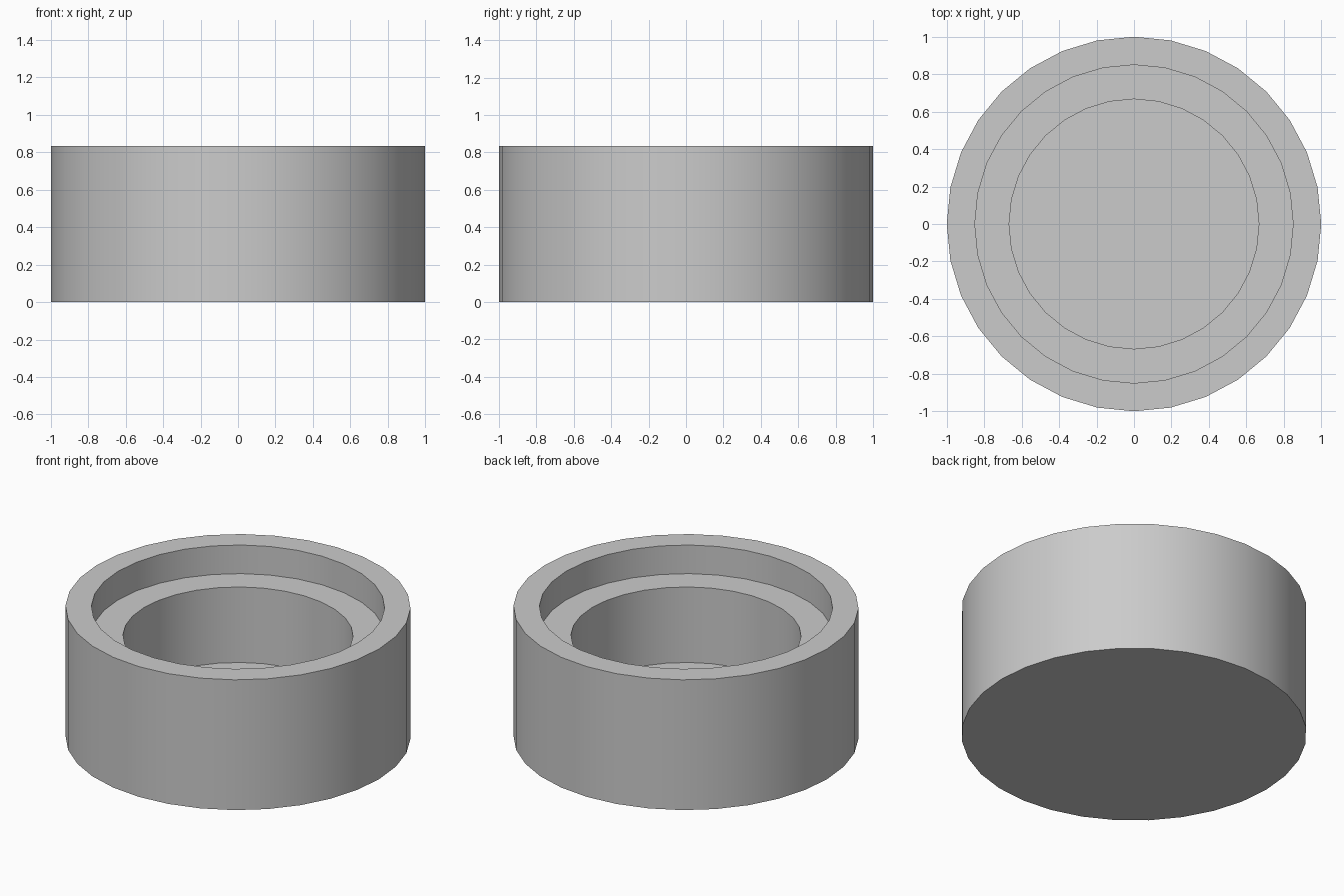
import bpy
import bmesh
import math

cube = bpy.data.objects.get("Cube")
if cube:
    bpy.data.objects.remove(cube, do_unlink=True)

SEGMENTS = 32

# Plain grey for the whole part
grey = bpy.data.materials.new("plain_grey")
grey.use_nodes = True
colour = (0.6, 0.6, 0.6, 1)
grey.diffuse_color = colour
grey.node_tree.nodes["Principled BSDF"].inputs["Base Color"].default_value = colour

# Half section as (radius, height): outer wall, rim, ledge, well
profile = [(1, 0), (1, 0.833), (0.85, 0.833), (0.85, 0.65), (0.667, 0.65), (0.667, 0.167)]


def ring(bm, radius, height):
    angles = [2 * math.pi * i / SEGMENTS for i in range(SEGMENTS)]
    return [bm.verts.new((radius * math.cos(a), radius * math.sin(a), height)) for a in angles]


bm = bmesh.new()
rings = [ring(bm, r, z) for r, z in profile]

# Walls, rim and ledge
for low, high in zip(rings, rings[1:]):
    for i in range(SEGMENTS):
        j = (i + 1) % SEGMENTS
        bm.faces.new((low[i], low[j], high[j], high[i]))

# Solid underside and floor of the well
bm.faces.new(list(reversed(rings[0])))
bm.faces.new(rings[-1])
bmesh.ops.recalc_face_normals(bm, faces=bm.faces)

mesh = bpy.data.meshes.new("stepped_cup")
bm.to_mesh(mesh)
bm.free()
mesh.materials.append(grey)
cup = bpy.data.objects.new("stepped_cup", mesh)
bpy.context.collection.objects.link(cup)

# Smooth round walls with crisp rims
bpy.ops.object.select_all(action="DESELECT")
cup.select_set(True)
bpy.context.view_layer.objects.active = cup
bpy.ops.object.shade_smooth_by_angle(angle=math.radians(30))
